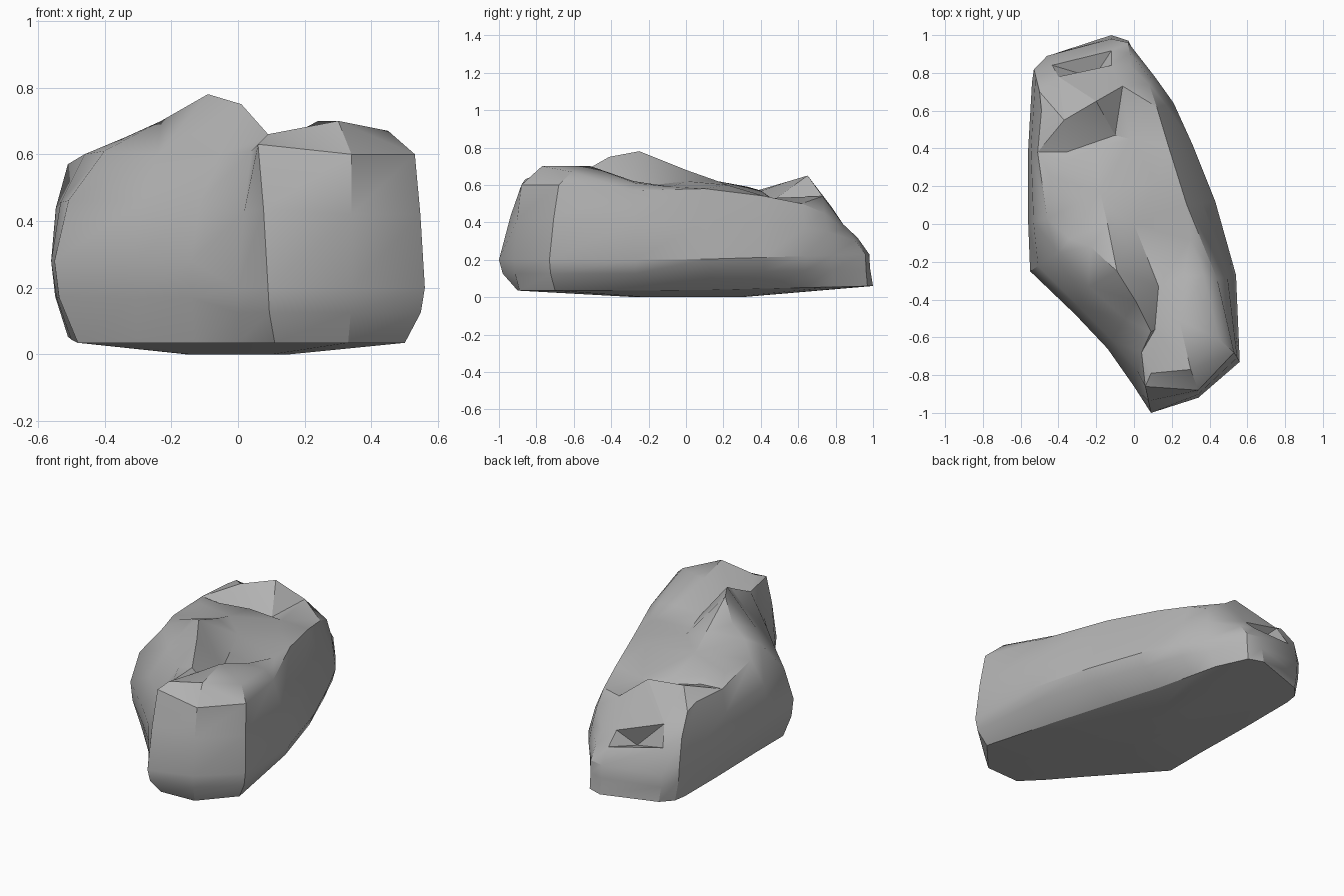
import bpy
import bmesh
import math
from mathutils import Vector
from mathutils.geometry import delaunay_2d_cdt

cube = bpy.data.objects.get("Cube")
if cube:
    bpy.data.objects.remove(cube, do_unlink=True)


def points(text, size):
    """Turn a short list of hundredths into vectors."""
    values = [int(word) / 100 for word in text.split()]
    return [Vector(values[i:i + size]) for i in range(0, len(values), size)]


def make_material(name, colour):
    material = bpy.data.materials.new(name)
    material.use_nodes = True
    material.diffuse_color = colour
    material.node_tree.nodes["Principled BSDF"].inputs["Base Color"].default_value = colour
    return material


# Footprint, anticlockwise from the front nose corner
footprint = points("""11 -90  33 -89  50 -70  38 -27  26 12  16 42  10 64  6 79  -3 97
    -12 100  -44 89  -50 82  -51 74  -50 40  -48 0  -48 -25  -30 -45  -13 -64  0 -79""", 2)

# Widest outline
girth = points("""9 -100  34 -92  56 -73  54 -27  43 12  31 42  21 64  11 78  -3 96
    -12 98  -46 89  -53 82  -54 75  -56 40  -56 0  -55 -25  -31 -48  -14 -66  0 -86""", 2)

# Upper shoulder
shoulder = points("""6 -86 63  34 -88 60  53 -68 60  44 -29 57  28 10 58  18 42 54
    12 62 50  8 74 45  -2 84 36  -12 84 39  -40 78 48  -50 70 55  -49 60 57
    -51 38 57  -46 3 60  -40 -15 61  -24 -33 60  -5 -50 60  4 -68 61""", 3)

# Ridges, valleys and plateaus of the upper surface
features = {
    "peak_ridge": "-34 -8 65  -23 -12 70  -9 -25 78  1 -41 75  9 -57 66",
    "valley": "0 0 62  13 -33 58  11 -56 63",
    "nose_crease": "13 -33 58  26 -28 62  30 -8 59",
    "nose_edge": "9 -79 66  30 -77 70  45 -61 67  37 -27 61  30 -8 59",
    "nose_top": "24 -51 70",
    "ledge": "-44 25 60  -36 33 59  -20 40 57  -2 45 53",
    "hollow": "-36 38 56  -10 47 52",
    "back_ridge": "-37 55 62  -20 65 65  -6 73 54",
    "saddle": "-14 0 68",
    "middle": "-18 17 62",
    "right_slope": "12 22 60",
}

mesh = bpy.data.meshes.new("rock")
rock = bpy.data.objects.new("rock", mesh)
bpy.context.collection.objects.link(rock)
bm = bmesh.new()
count = len(girth)

# Rounded side wall: underside, undercut base, belly, flank and shoulder
rings = [[] for _ in range(6)]
for foot, wide, top in zip(footprint, girth, shoulder):
    back = max(0, wide.y)
    on_left = wide.x < -0.1 and wide.y < 0.85
    foot_z = 0.035 + 0.025 * back
    belly_z = 0.28 if on_left else 0.2 + 0.03 * back
    lean = 0.28 if on_left else 0.45
    profile = [
        (*(foot * 0.3), 0),
        (*foot, foot_z),
        (*foot.lerp(wide, 0.8), foot_z + (belly_z - foot_z) * 0.55),
        (*wide, belly_z),
        (*wide.lerp(top.xy, lean), belly_z + (top.z - belly_z) * 0.55),
        top,
    ]
    for ring, co in zip(rings, profile):
        ring.append(bm.verts.new(co))

walls = []
for lower, upper in zip(rings, rings[1:]):
    for i in range(count):
        j = (i + 1) % count
        walls.append(bm.faces.new((lower[i], lower[j], upper[j], upper[i])))
bm.faces.new(reversed(rings[0]))

# Crisp edge around the footprint
for i in range(count):
    bm.edges.get((rings[1][i - 1], rings[1][i])).smooth = False

# Chipped notch in the back slope
chip_face = walls[4 * count + 9]
chip = bmesh.ops.poke(bm, faces=[chip_face])["verts"][0]
chip.co += Vector((0.06, -0.07, -0.09))

# Faceted top, triangulated along the feature lines
top_verts = list(rings[-1])
edges = [(i, (i + 1) % count) for i in range(count)]
known = {}
for line in features.values():
    previous = None
    for co in points(line, 3):
        key = tuple(co)
        if key not in known:
            known[key] = len(top_verts)
            top_verts.append(bm.verts.new(co))
        if previous is not None:
            edges.append((previous, known[key]))
        previous = known[key]

flat = [vert.co.xy for vert in top_verts]
result = delaunay_2d_cdt(flat, edges, [], 1, 0.0001)
faces, originals = result[2], result[3]
for face in faces:
    bm.faces.new([top_verts[originals[i][0]] for i in face])

bmesh.ops.recalc_face_normals(bm, faces=bm.faces)
bm.to_mesh(mesh)
bm.free()

# Stone colour and soft facets
mesh.materials.append(make_material("grey stone", (0.45, 0.45, 0.45, 1)))
bpy.context.view_layer.objects.active = rock
rock.select_set(True)
bpy.ops.object.shade_smooth_by_angle(angle=math.radians(32))
